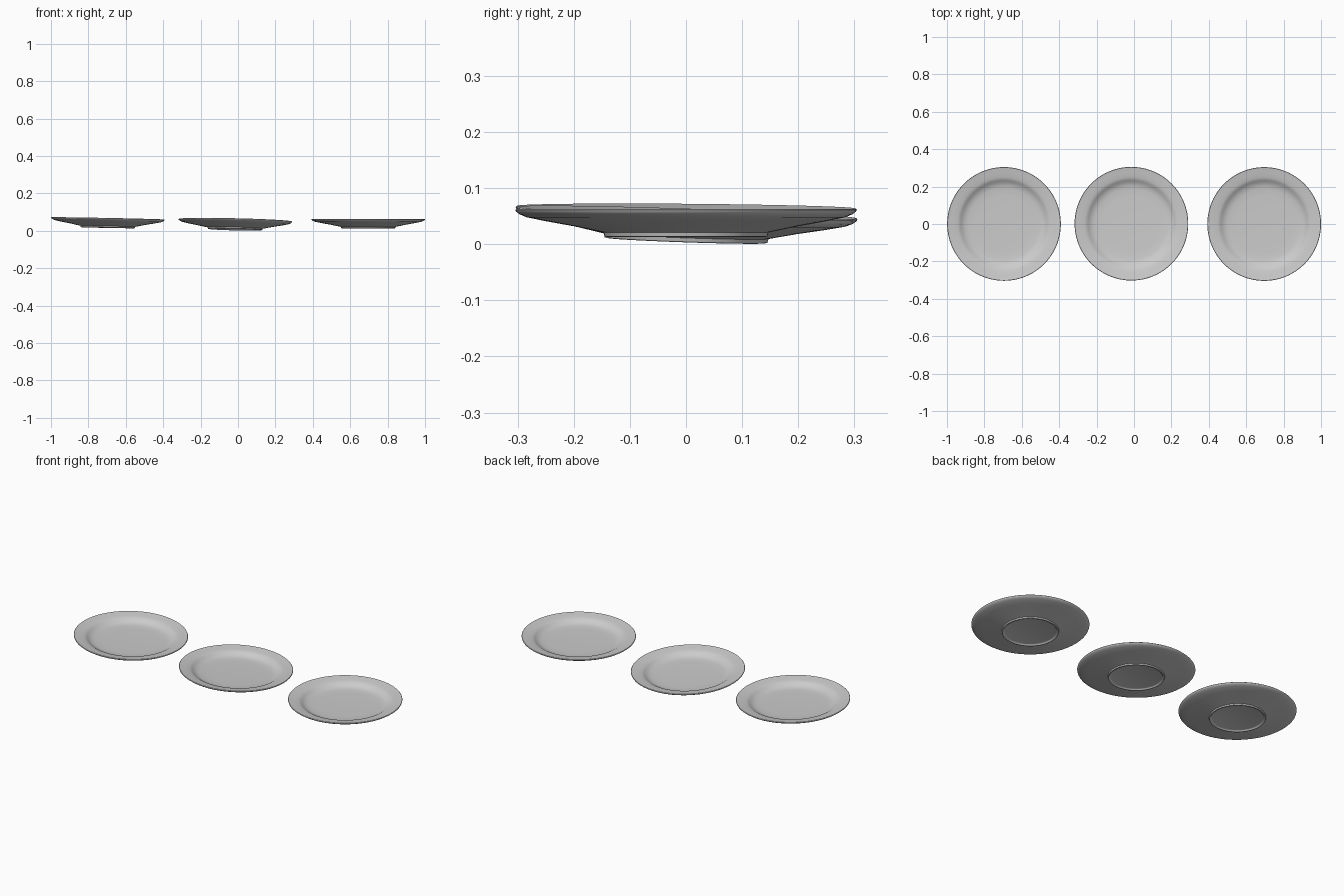
import bpy, bmesh, math
from mathutils import Vector

if "Cube" in bpy.data.objects:
    bpy.data.objects.remove(bpy.data.objects["Cube"])

# Half cross-section (radius, height): underside, foot ring, rim, well
PROFILE = [
    (0.0, 0.007), (0.130, 0.007), (0.136, 0.005), (0.138, 0.001), (0.141, 0.0),
    (0.145, 0.001), (0.147, 0.008), (0.20, 0.019), (0.25, 0.028), (0.284, 0.035),
    (0.296, 0.040), (0.303, 0.045), (0.304, 0.048), (0.302, 0.050), (0.297, 0.049),
    (0.275, 0.046), (0.25, 0.042), (0.24, 0.039), (0.232, 0.034), (0.222, 0.027),
    (0.208, 0.021), (0.19, 0.018), (0.15, 0.0165), (0.0, 0.016),
]


def plate(name, x, z, slope_x, slope_y):
    bm = bmesh.new()
    verts = [bm.verts.new((r, 0, h)) for r, h in PROFILE]
    edges = [bm.edges.new(pair) for pair in zip(verts, verts[1:])]
    bmesh.ops.spin(bm, geom=verts + edges, cent=(0, 0, 0), axis=(0, 0, 1),
                   angle=math.tau, steps=96, use_merge=True)
    bmesh.ops.remove_doubles(bm, verts=bm.verts, dist=0.0001)
    bmesh.ops.recalc_face_normals(bm, faces=bm.faces)
    mesh = bpy.data.meshes.new(name)
    bm.to_mesh(mesh)
    bm.free()
    ob = bpy.data.objects.new(name, mesh)
    bpy.context.collection.objects.link(ob)
    ob.location = Vector((x, 0, z))
    ob.rotation_euler = (math.atan(slope_y), -math.atan(slope_x), 0)
    bpy.ops.object.select_all(action='DESELECT')
    bpy.context.view_layer.objects.active = ob
    ob.select_set(True)
    bpy.ops.object.shade_smooth_by_angle(angle=math.radians(50))


# Three plates in a row, two of them slightly tilted
plate("left_plate", -0.696, 0.016, -0.020, -0.008)
plate("middle_plate", -0.015, 0.0065, -0.023, -0.034)
plate("right_plate", 0.696, 0.013, 0.0, 0.0)
